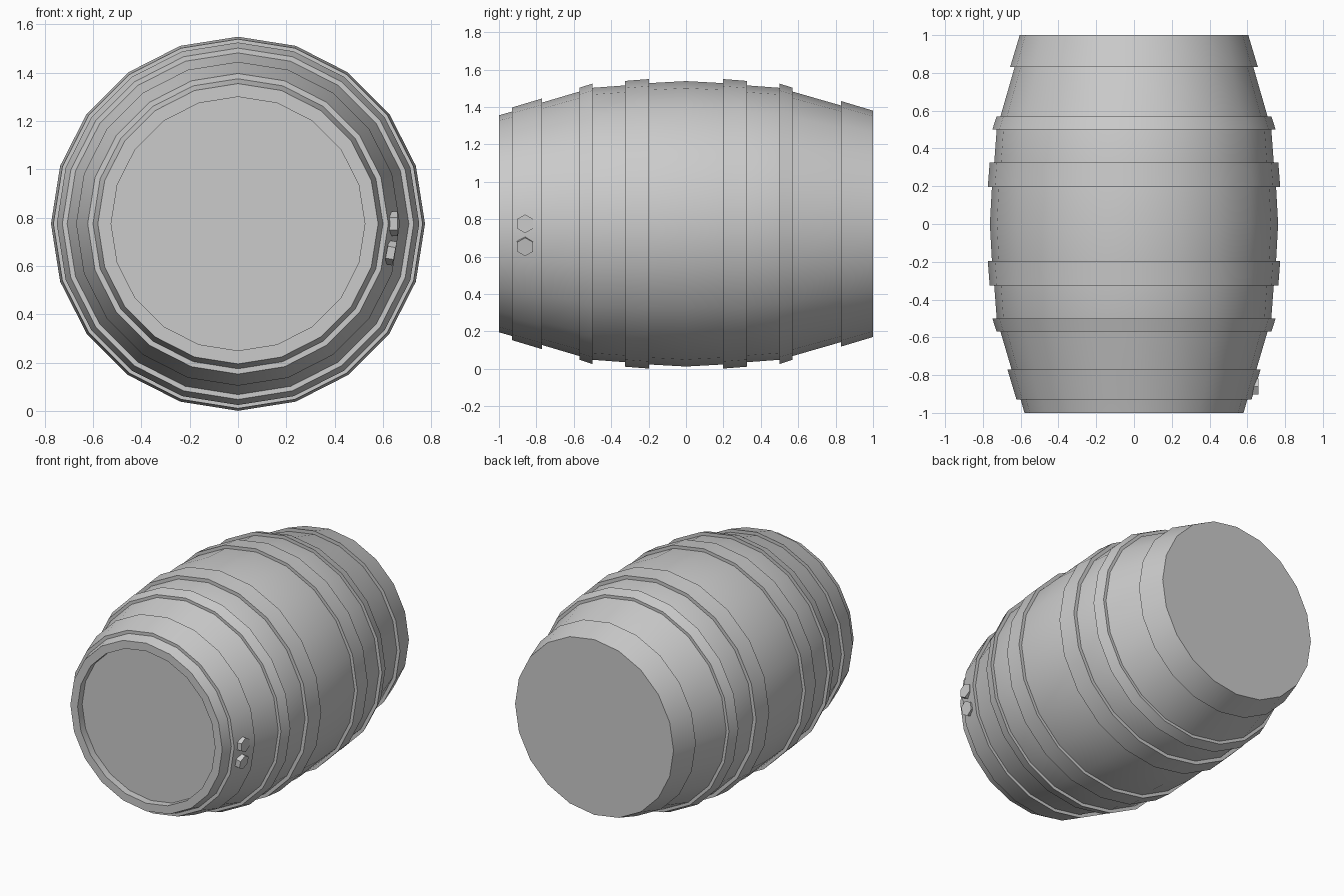
import bpy, bmesh, math
from mathutils import Vector, Matrix

if "Cube" in bpy.data.objects:
    bpy.data.objects.remove(bpy.data.objects["Cube"])

SIDES = 20
CZ = 0.775  # height of the barrel axis


def finish(name, bm):
    bmesh.ops.recalc_face_normals(bm, faces=bm.faces)
    me = bpy.data.meshes.new(name)
    bm.to_mesh(me)
    bm.free()
    ob = bpy.data.objects.new(name, me)
    bpy.context.collection.objects.link(ob)
    bpy.ops.object.select_all(action='DESELECT')
    ob.select_set(True)
    bpy.context.view_layer.objects.active = ob
    bpy.ops.object.shade_smooth_by_angle(angle=math.radians(30))
    return ob


def lathe(name, profile, cap_first=False, cap_last=False):
    """Turn (y, radius) points round the barrel axis."""
    bm = bmesh.new()
    rings = []
    for y, r in profile:
        rings.append([bm.verts.new((r * math.cos(a), y, CZ + r * math.sin(a)))
                      for a in (2 * math.pi * i / SIDES for i in range(SIDES))])
    for p, q in zip(rings, rings[1:]):
        for i in range(SIDES):
            j = (i + 1) % SIDES
            bm.faces.new((p[i], p[j], q[j], q[i]))
    if cap_first:
        bm.faces.new(rings[0])
    if cap_last:
        bm.faces.new(rings[-1])
    ob = finish(name, bm)
    # a capped-first barrel must face outwards
    return ob


# Staved body with a recessed front head
lathe("barrel_body",
      [(-0.95, 0.525), (-1, 0.525), (-1, 0.58), (-0.93, 0.60), (-0.77, 0.648),
       (-0.57, 0.707), (-0.5, 0.727), (-0.325, 0.74), (-0.2, 0.752), (0, 0.763),
       (0.2, 0.752), (0.325, 0.74), (0.5, 0.727), (0.57, 0.707), (0.83, 0.632),
       (0.86, 0.622)],
      cap_first=True)


def hoop(name, y0, b0, r0, y1, b1, r1):
    """Metal band: b = radius at the wood, r = outer radius."""
    lathe(name, [(y0, b0), (y0, r0), (y1, r1), (y1, b1)])


hoop("front_hoop", -0.93, 0.595, 0.622, -0.77, 0.64, 0.67)

# Hoops mirrored about the middle
for s, side in ((-1, "front"), (1, "back")):
    hoop(side + "_quarter_hoop", s * 0.57, 0.70, 0.727, s * 0.5, 0.72, 0.75)
    hoop(side + "_bilge_hoop", s * 0.325, 0.735, 0.764, s * 0.197, 0.747, 0.774)

# Back hoop closed by the flat back head
lathe("back_hoop_and_head", [(0.83, 0.625), (0.83, 0.656), (1, 0.605)], cap_last=True)

# Hexagonal rivets on the front hoop
for name, deg in (("upper_rivet", 0), ("lower_rivet", -10.8)):
    bm = bmesh.new()
    bmesh.ops.create_cone(bm, cap_ends=True, segments=6, radius1=0.05, radius2=0.05, depth=0.034)
    rot = Vector((0, 0, 1)).rotation_difference(Vector((1, 0, 0))).to_matrix().to_4x4()
    spin = Matrix.Rotation(math.radians(-deg), 4, 'Y')
    hexturn = Matrix.Rotation(math.radians(30), 4, 'Z')
    mat = (Matrix.Translation((0, 0, CZ)) @ spin @ Matrix.Translation((0.643, -0.86, 0))
           @ rot @ hexturn)
    # hexagon points run along the barrel
    bm.transform(mat)
    finish(name, bm)
